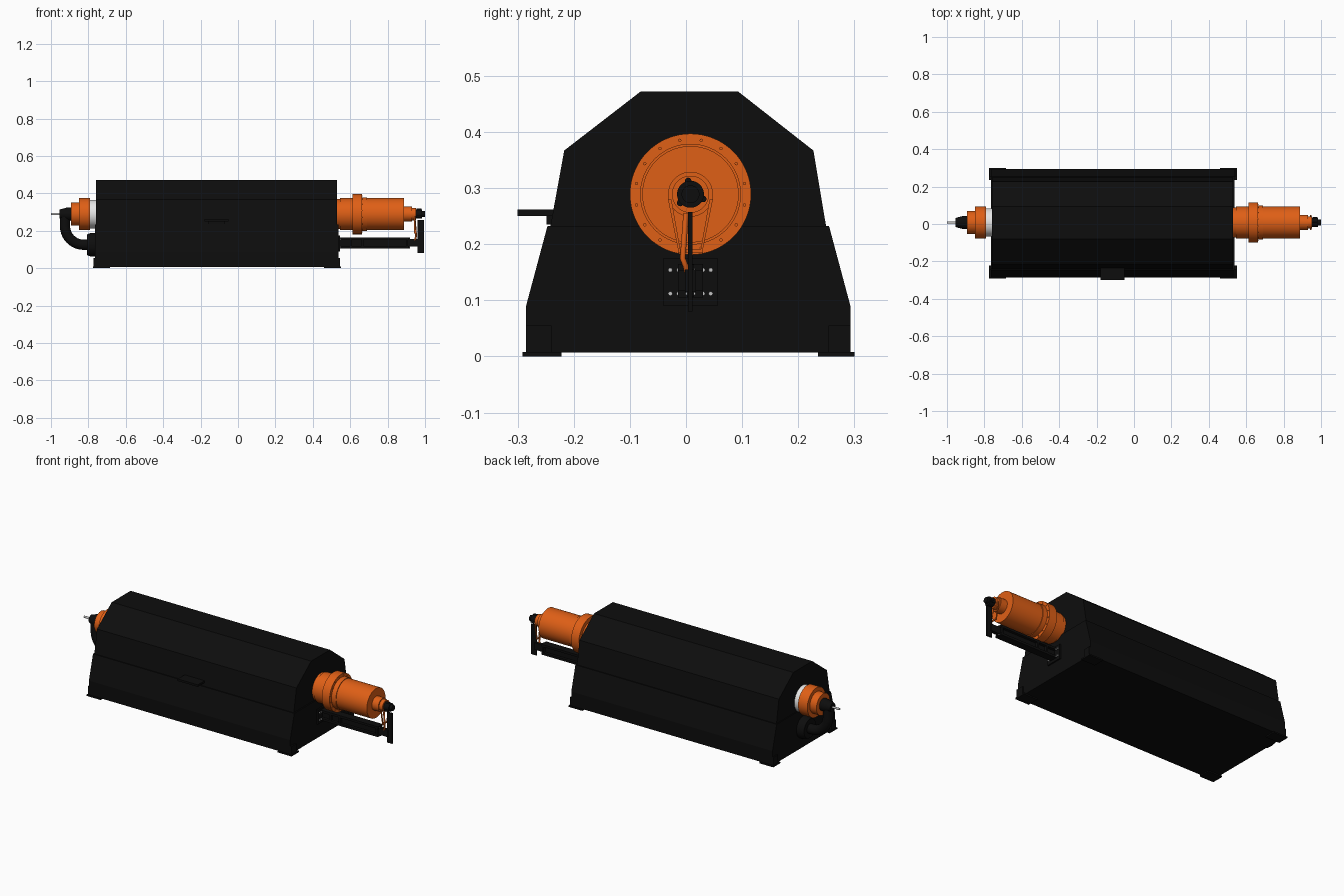
import bpy, bmesh, math
from mathutils import Vector

cube = bpy.data.objects.get("Cube")
if cube:
    bpy.data.objects.remove(cube, do_unlink=True)


def material(name, color, rough=0.6):
    m = bpy.data.materials.new(name)
    m.use_nodes = True
    m.diffuse_color = (*color, 1)
    bsdf = m.node_tree.nodes["Principled BSDF"]
    bsdf.inputs["Base Color"].default_value = (*color, 1)
    bsdf.inputs["Roughness"].default_value = rough
    return m


BLACK = material("black paint", (0.004, 0.004, 0.004))
ORANGE = material("orange paint", (0.74, 0.115, 0.008))
WHITE = material("white ceramic", (0.8, 0.8, 0.8))
STEEL = material("light steel", (0.55, 0.55, 0.55))
AXIS_Y, AXIS_Z = 0.008, 0.289


def finish(name, bm, mat, smooth=False):
    bmesh.ops.recalc_face_normals(bm, faces=bm.faces)
    mesh = bpy.data.meshes.new(name)
    bm.to_mesh(mesh)
    bm.free()
    ob = bpy.data.objects.new(name, mesh)
    bpy.context.collection.objects.link(ob)
    mesh.materials.append(mat)
    if smooth:
        bpy.ops.object.select_all(action="DESELECT")
        ob.select_set(True)
        bpy.context.view_layer.objects.active = ob
        bpy.ops.object.shade_smooth_by_angle(angle=math.radians(35))
    return ob


def box(name, x, y, z, mat):
    """Box given as a (low, high) pair per axis."""
    bm = bmesh.new()
    bmesh.ops.create_cube(bm, size=1)
    for v in bm.verts:
        v.co = Vector([(a + b) / 2 + c * (b - a) for (a, b), c in zip((x, y, z), v.co)])
    return finish(name, bm, mat)


def extrude_x(name, outline, x0, x1, mat):
    """Extrude a y-z outline along x."""
    bm = bmesh.new()
    face = bm.faces.new([bm.verts.new((x0, y, z)) for y, z in outline])
    geo = bmesh.ops.extrude_face_region(bm, geom=[face])["geom"]
    new = [g for g in geo if isinstance(g, bmesh.types.BMVert)]
    bmesh.ops.translate(bm, verts=new, vec=(x1 - x0, 0, 0))
    return finish(name, bm, mat)


def lathe(name, profile, mat, y=AXIS_Y, z=AXIS_Z, sides=64):
    """Turn (x, radius) points about an axis parallel to x."""
    bm = bmesh.new()
    rings = []
    for x, r in profile:
        angles = [2 * math.pi * i / sides for i in range(sides)]
        rings.append([bm.verts.new((x, y + r * math.cos(a), z + r * math.sin(a))) for a in angles])
    for a, b in zip(rings, rings[1:]):
        for i in range(sides):
            j = (i + 1) % sides
            bm.faces.new((a[i], a[j], b[j], b[i]))
    bm.faces.new(rings[0])
    bm.faces.new(rings[-1])
    return finish(name, bm, mat, True)


def pipe(name, points, radius, mat):
    """Round pipe along a smooth path."""
    cu = bpy.data.curves.new(name, "CURVE")
    cu.dimensions = "3D"
    cu.bevel_depth, cu.bevel_resolution, cu.use_fill_caps = radius, 5, True
    sp = cu.splines.new("POLY")
    sp.points.add(len(points) - 1)
    for p, co in zip(sp.points, points):
        p.co = (*co, 1)
    sp.use_smooth = True
    ob = bpy.data.objects.new(name, cu)
    bpy.context.collection.objects.link(ob)
    cu.materials.append(mat)
    return ob


# Housing: lower base and faceted lid with a small lip at the seam
extrude_x("housing_base", [(-0.285, 0.007), (-0.285, 0.09), (-0.247, 0.232),
                           (0.255, 0.232), (0.293, 0.09), (0.293, 0.007)], -0.765, 0.537, BLACK)
extrude_x("housing_lid", [(-0.242, 0.23), (-0.217, 0.367), (-0.081, 0.472),
                          (0.093, 0.472), (0.227, 0.367), (0.25, 0.23)], -0.76, 0.53, BLACK)

# Front lid handle and its hinge block
box("lid_handle", (-0.18, -0.05), (-0.3, -0.22), (0.25, 0.262), BLACK)
box("handle_block", (-0.16, -0.07), (-0.249, -0.22), (0.235, 0.25), BLACK)

# Four corner feet with upright gussets
for end, (x0, x1, g0, g1) in {"left": (0.46, 0.55, 0.535, 0.546),
                              "right": (-0.775, -0.685, -0.772, -0.762)}.items():
    for side, y, g in (("front", (-0.291, -0.222), (-0.285, -0.24)),
                       ("back", (0.235, 0.3), (0.254, 0.293))):
        box(f"foot_{side}_{end}", (x0, x1), y, (0, 0.008), BLACK)
        box(f"foot_gusset_{side}_{end}", (g0, g1), g, (0.006, 0.055), BLACK)

# Long barrel at the left end with collar, flange and stepped cap
lathe("long_barrel", [(0.5, 0.08), (0.545, 0.08), (0.545, 0.085), (0.612, 0.085), (0.612, 0.108),
                      (0.662, 0.108), (0.662, 0.09), (0.69, 0.09), (0.69, 0.086), (0.888, 0.086),
                      (0.888, 0.04), (0.93, 0.04), (0.93, 0.033), (0.952, 0.033)], ORANGE)
lathe("end_knob", [(0.945, 0.024), (0.985, 0.024), (0.985, 0.016), (1.0, 0.016)], BLACK, sides=32)
for i in range(3):
    a = math.radians(100 + i * 120)
    lathe(f"knob_lug_{i + 1}", [(0.955, 0.006), (0.98, 0.006)], BLACK,
          AXIS_Y + 0.024 * math.cos(a), AXIS_Z + 0.024 * math.sin(a), 12)

# Ring of flange bolts
for i in range(16):
    a = 2 * math.pi * (i + 0.5) / 16
    lathe(f"flange_bolt_{i + 1}", [(0.66, 0.003), (0.666, 0.003)], ORANGE,
          AXIS_Y + 0.098 * math.cos(a), AXIS_Z + 0.098 * math.sin(a), 8)

# Short stepped barrel at the right end
lathe("white_collar", [(-0.74, 0.076), (-0.795, 0.076)], WHITE)
lathe("short_barrel", [(-0.79, 0.085), (-0.85, 0.085), (-0.85, 0.062), (-0.893, 0.062)], ORANGE)
lathe("inlet_fitting", [(-0.885, 0.036), (-0.915, 0.035), (-0.955, 0.024)], BLACK, sides=32)
lathe("inlet_rod", [(-0.94, 0.006), (-1.0, 0.006)], STEEL, sides=16)

# Elbow duct from the fitting down to the housing
bend = [(-0.825 - 0.1 * math.sin(t), AXIS_Y, 0.225 - 0.1 * math.cos(t))
        for t in [math.pi / 2 * i / 10 for i in range(11)]]
pipe("elbow_duct", [(-0.75, AXIS_Y, 0.125)] + bend + [(-0.925, AXIS_Y, 0.3)], 0.028, BLACK)
lathe("duct_flange", [(-0.755, 0.064), (-0.785, 0.064), (-0.808, 0.055)], BLACK, z=0.125)

# Support arm: mounting plate, two rails and a web
box("arm_mount_plate", (0.53, 0.545), (-0.04, 0.056), (0.09, 0.175), BLACK)
for label, z in (("lower", (0.105, 0.118)), ("upper", (0.152, 0.165))):
    box(f"arm_{label}_rail", (0.54, 0.915), (-0.014, 0.03), z, BLACK)
box("arm_web", (0.54, 0.92), (0.002, 0.014), (0.106, 0.164), BLACK)
for x in (0.6, 0.66, 0.9):
    box("arm_rib", (x, x + 0.01), (-0.014, 0.03), (0.106, 0.164), BLACK)
box("arm_tip", (0.91, 0.97), (-0.002, 0.018), (0.115, 0.155), BLACK)
box("end_plate", (0.96, 0.994), (0.004, 0.012), (0.08, 0.257), BLACK)

# Bolts on the mounting plate and along the arm root
for z in (0.112, 0.154):
    for y in (-0.028, -0.013, 0.03, 0.044):
        lathe("mount_bolt", [(0.54, 0.004), (0.552, 0.004)], STEEL, y, z, 8)
for z in (0.112, 0.124, 0.143, 0.154):
    for y in (0.002, 0.014):
        lathe("arm_bolt", [(0.91, 0.003), (0.918, 0.003)], STEEL, y, z, 8)

# Tapered hanger straps and hose below the end cap
for side, s in (("front", -1), ("back", 1)):
    outline = [(AXIS_Y + s * w, z) for w, z in ((0.04, 0.28), (0.022, 0.19), (0.018, 0.19), (0.034, 0.28))]
    extrude_x(f"hanger_strap_{side}", outline, 0.942, 0.948, ORANGE)
box("hanger_foot", (0.942, 0.948), (AXIS_Y - 0.022, AXIS_Y + 0.022), (0.184, 0.191), ORANGE)
pipe("drain_hose", [(0.945, 0.0, 0.255), (0.95, -0.004, 0.2), (0.952, -0.006, 0.175),
                    (0.95, -0.001, 0.162), (0.945, 0.002, 0.15)], 0.005, ORANGE)
